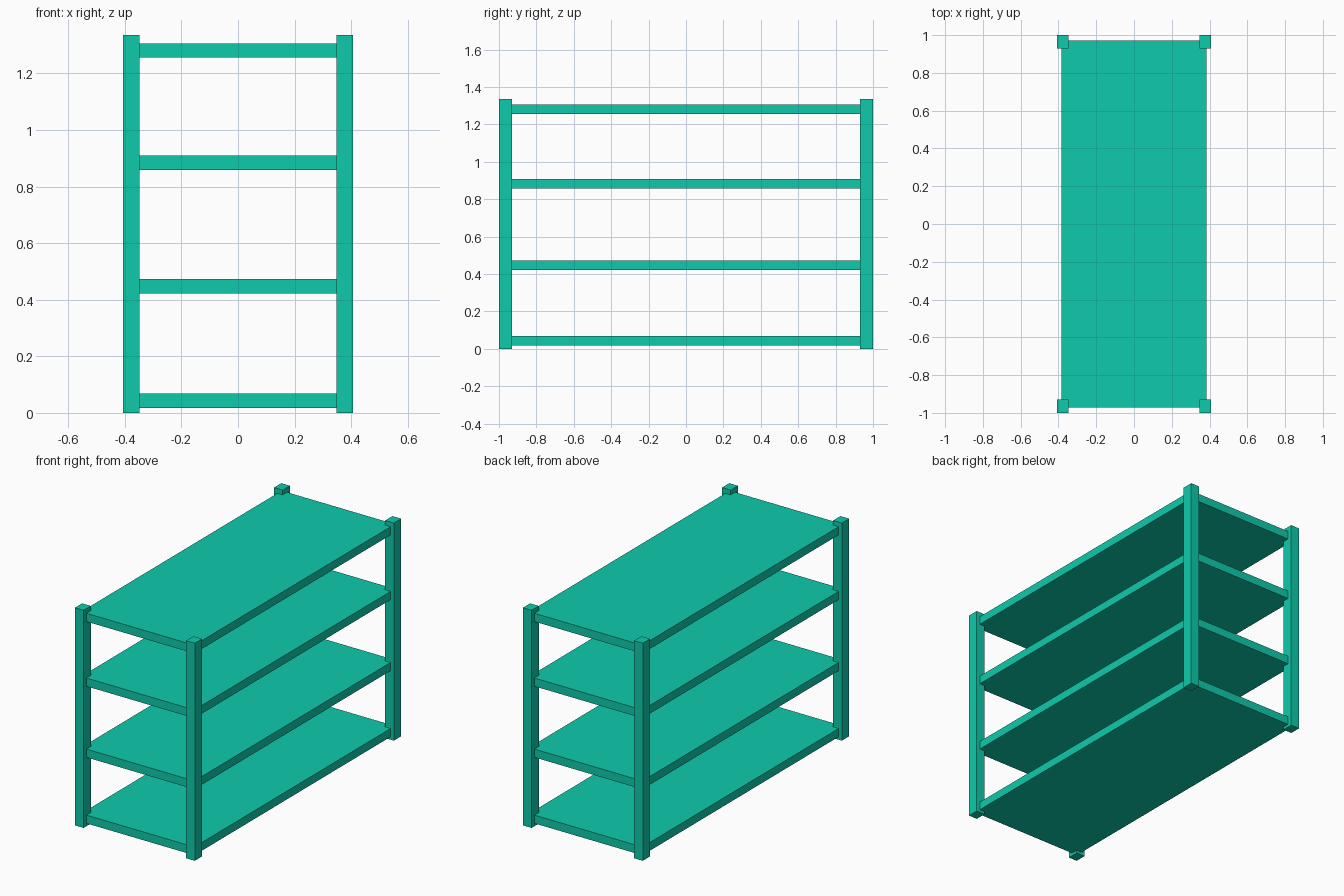
import bpy

default = bpy.data.objects.get("Cube")
if default:
    bpy.data.objects.remove(default, do_unlink=True)

# Single paint colour
COLOUR = (0.0044, 0.597, 0.407, 1.0)
paint = bpy.data.materials.new("teal_green_paint")
paint.use_nodes = True
paint.diffuse_color = COLOUR
bsdf = next(n for n in paint.node_tree.nodes if n.type == "BSDF_PRINCIPLED")
bsdf.inputs["Base Color"].default_value = COLOUR


def box(name, low, high):
    """Add a flat-shaded box spanning two opposite corners."""
    centre = [(a + b) / 2 for a, b in zip(low, high)]
    bpy.ops.mesh.primitive_cube_add(size=1, location=centre)
    obj = bpy.context.object
    obj.name = obj.data.name = name
    size = [b - a for a, b in zip(low, high)]
    for v in obj.data.vertices:
        v.co = [c * s for c, s in zip(v.co, size)]
    obj.data.materials.append(paint)
    return obj


# Four corner posts
POST_X, POST_Y, POST_W, POST_D, HEIGHT = 0.407, 1.0, 0.059, 0.07, 1.335
for side, sx in (("right", -1), ("left", 1)):
    for end, sy in (("front", -1), ("back", 1)):
        xs = sorted((sx * POST_X, sx * (POST_X - POST_W)))
        ys = sorted((sy * POST_Y, sy * (POST_Y - POST_D)))
        box(f"{end}_{side}_post", (xs[0], ys[0], 0), (xs[1], ys[1], HEIGHT))

# Shelf boards, set in from the outer faces of the posts
SHELF_X, SHELF_Y, THICKNESS = 0.384, 0.972, 0.051
shelves = {"bottom": 0.017, "lower": 0.422, "upper": 0.858, "top": 1.255}
for level, z in shelves.items():
    box(f"{level}_shelf", (-SHELF_X, -SHELF_Y, z), (SHELF_X, SHELF_Y, z + THICKNESS))
